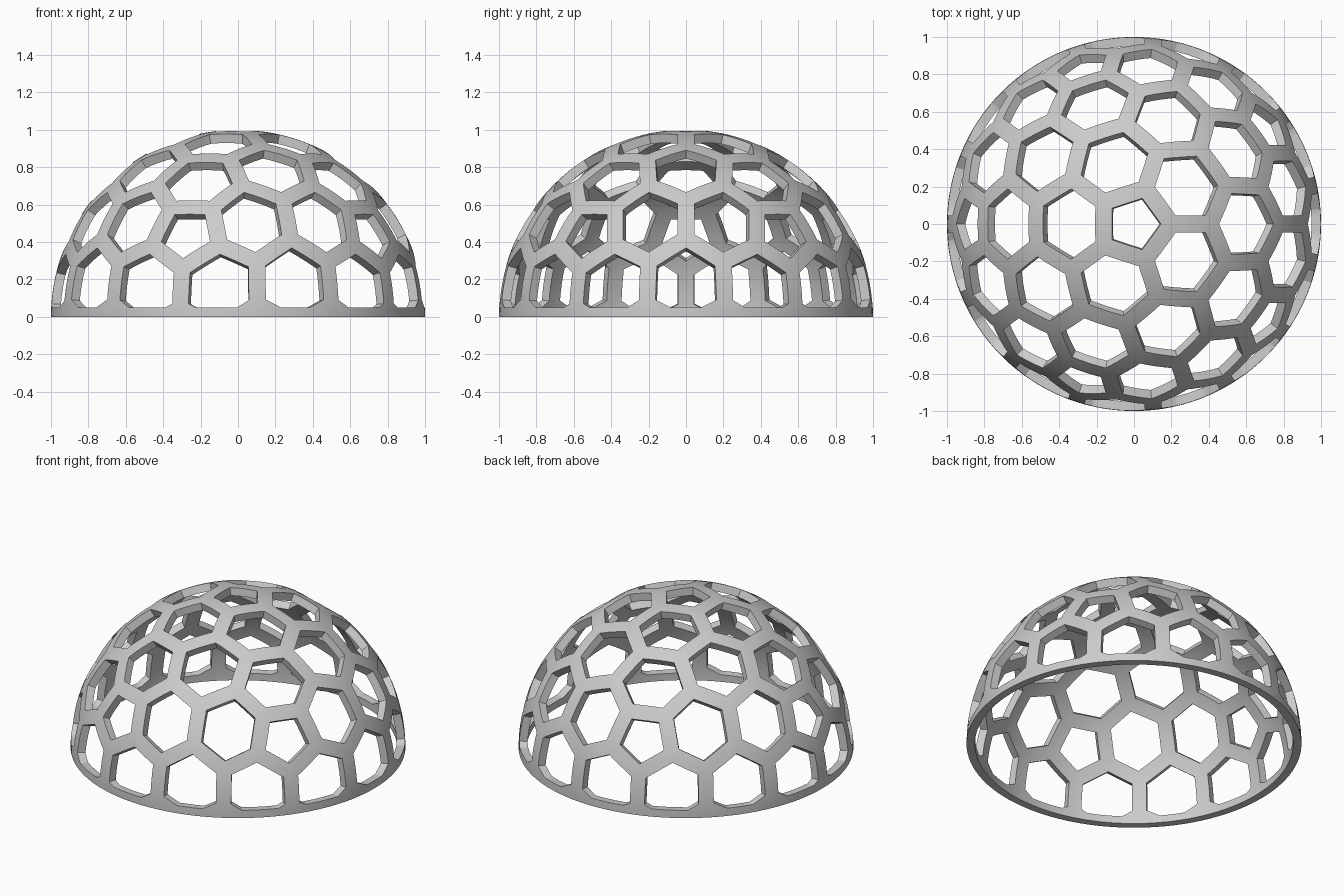
import bpy, bmesh, math
from mathutils import Matrix, Quaternion

cube = bpy.data.objects.get("Cube")
if cube:
    bpy.data.objects.remove(cube, do_unlink=True)

STRUT = 0.046     # half the strut width
INNER = 0.95      # inner radius
RIM = 0.05        # height of the base rim
STEP = math.atan(2) / 3   # a third of the angle between pentagon centres


def to_sphere(bm):
    for v in bm.verts:
        v.co.normalize()


def slice_at(bm, z, clear_below=False):
    bmesh.ops.bisect_plane(bm, geom=bm.verts[:] + bm.edges[:] + bm.faces[:], dist=1e-5,
                           plane_co=(0, 0, z), plane_no=(0, 0, 1), clear_inner=clear_below)


# Geodesic sphere, three equal angles per icosahedron edge
geo = bmesh.new()
bmesh.ops.create_icosphere(geo, subdivisions=1, radius=1)
bmesh.ops.rotate(geo, verts=geo.verts, matrix=Matrix.Rotation(math.pi, 3, "Z"))
poles = [v.co.normalized() for v in geo.verts]
bmesh.ops.subdivide_edges(geo, edges=geo.edges[:], cuts=2, use_grid_fill=True)
to_sphere(geo)
for v in geo.verts:
    pole = max(poles, key=v.co.dot)
    if 0.01 < pole.angle(v.co) < 0.5:
        v.co = Quaternion(pole.cross(v.co).normalized(), STEP) @ pole

# Honeycomb of hexagons and pentagons: one cell around each geodesic vertex
bm = bmesh.new()
geo.faces.index_update()
corners = [bm.verts.new(f.calc_center_median().normalized()) for f in geo.faces]
for v in geo.verts:
    side = v.co.orthogonal().normalized()
    up = v.co.cross(side)

    def angle(f):
        d = f.calc_center_median() - v.co
        return math.atan2(d.dot(up), d.dot(side))
    bm.faces.new([corners[f.index] for f in sorted(v.link_faces, key=angle)])
geo.free()
bm.normal_update()

# Inset the windows, marking them with a temporary index
windows = bm.faces[:]
bmesh.ops.inset_individual(bm, faces=windows, thickness=STRUT, use_even_offset=True)
for f in windows:
    f.material_index = 1
bmesh.ops.poke(bm, faces=windows)

# Round the surface
bmesh.ops.subdivide_edges(bm, edges=bm.edges[:], cuts=3, use_grid_fill=True)
to_sphere(bm)

# Open the windows above the rim and cut the dome flat at the base
slice_at(bm, RIM)
holes = [f for f in bm.faces if f.material_index == 1 and f.calc_center_median().z > RIM]
bmesh.ops.delete(bm, geom=holes, context="FACES")
slice_at(bm, 0, clear_below=True)
for f in bm.faces:
    f.material_index = 0

# Thicken inward
shell = bmesh.ops.extrude_face_region(bm, geom=bm.faces[:], use_keep_orig=True)
for v in shell["geom"]:
    if isinstance(v, bmesh.types.BMVert):
        v.co *= INNER
bmesh.ops.recalc_face_normals(bm, faces=bm.faces[:])

mesh = bpy.data.meshes.new("honeycomb_dome")
bm.to_mesh(mesh)
bm.free()
dome = bpy.data.objects.new("honeycomb_dome", mesh)
bpy.context.collection.objects.link(dome)

# Plain grey material
grey = bpy.data.materials.new("light grey")
grey.use_nodes = True
colour = (0.6, 0.6, 0.6, 1)
grey.diffuse_color = colour
grey.node_tree.nodes["Principled BSDF"].inputs["Base Color"].default_value = colour
mesh.materials.append(grey)

bpy.context.view_layer.objects.active = dome
dome.select_set(True)
bpy.ops.object.shade_smooth_by_angle(angle=math.radians(30))
